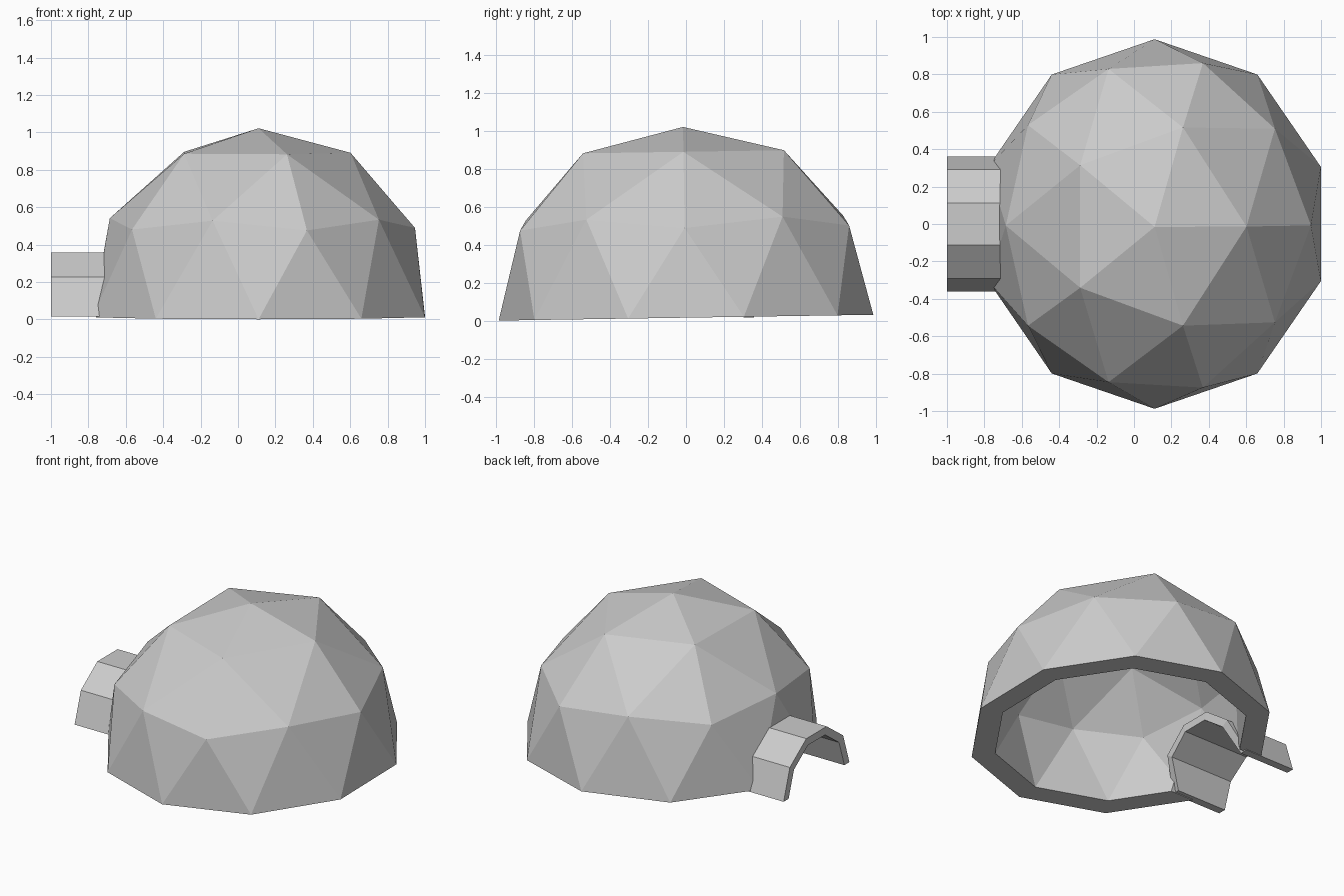
import bpy, bmesh
from math import cos, sin, pi

if "Cube" in bpy.data.objects:
    bpy.data.objects.remove(bpy.data.objects["Cube"])


def add_object(name, bm):
    bmesh.ops.recalc_face_normals(bm, faces=bm.faces[:])
    mesh = bpy.data.meshes.new(name)
    bm.to_mesh(mesh)
    bm.free()
    ob = bpy.data.objects.new(name, mesh)
    bpy.context.collection.objects.link(ob)
    return ob


def arch(r, sides=5):
    return [(r * cos(pi * i / sides), r * sin(pi * i / sides)) for i in range(sides + 1)]


# Dome: faceted half sphere, gently stretched ring by ring
RINGS = {1.0: (1.006, 1.0), 0.851: (0.875, 1.06), 0.526: (0.525, 1.035),
         0.447: (0.473, 1.02), 0.0: (0.0, 0.988)}
bm = bmesh.new()
bmesh.ops.create_icosphere(bm, subdivisions=2, radius=1)
bmesh.ops.delete(bm, geom=[v for v in bm.verts if v.co.z < -0.01], context='VERTS')
for v in bm.verts:
    z, fy = RINGS[min(RINGS, key=lambda k: abs(k - v.co.z))]
    v.co = (v.co.x * 0.935, v.co.y * fy, z)

# Inner shell joined to the outer one by a flat rim
dup = bmesh.ops.duplicate(bm, geom=bm.verts[:] + bm.edges[:] + bm.faces[:])
inner = dup['geom']
for v in [g for g in inner if isinstance(g, bmesh.types.BMVert)]:
    v.co *= 0.842
bmesh.ops.reverse_faces(bm, faces=[g for g in inner if isinstance(g, bmesh.types.BMFace)])
bmesh.ops.bridge_loops(bm, edges=[e for e in bm.edges if e.is_boundary])
dome = add_object("dome", bm)
dome.location = (0.11, 0, 0.016)
dome.rotation_euler.x = 0.0155

# Entrance tunnel: arched shell whose inner end follows the dome wall
BASE = 0.016
bm = bmesh.new()
sections = []
for (yo, zo), (yi, zi) in zip(arch(0.36), arch(0.305)):
    xin = -0.62 + 0.12 * min(zo / 0.25, 1)
    pts = [(-1, yo, zo), (xin, yo, zo), (xin, yi, zi), (-1, yi, zi)]
    sections.append([bm.verts.new((x, y, z + BASE)) for x, y, z in pts])
for a, b in zip(sections, sections[1:]):
    for i in range(4):
        j = (i + 1) % 4
        bm.faces.new((a[i], a[j], b[j], b[i]))
bm.faces.new(sections[0])
bm.faces.new(sections[-1])
add_object("entrance_tunnel", bm)

# Doorway cutter
bm = bmesh.new()
profile = [(0.333, -0.2)] + [(y, z + BASE) for y, z in arch(0.333)] + [(-0.333, -0.2)]
face = bm.faces.new([bm.verts.new((-1.1, y, z)) for y, z in profile])
ext = bmesh.ops.extrude_face_region(bm, geom=[face])
bmesh.ops.translate(bm, vec=(0.75, 0, 0),
                    verts=[g for g in ext['geom'] if isinstance(g, bmesh.types.BMVert)])
cutter = add_object("doorway_cutter", bm)
cutter.hide_render = True
cutter.hide_viewport = True
cutter.display_type = 'WIRE'
cut = dome.modifiers.new("doorway", 'BOOLEAN')
cut.operation = 'DIFFERENCE'
cut.solver = 'EXACT'
cut.object = cutter
